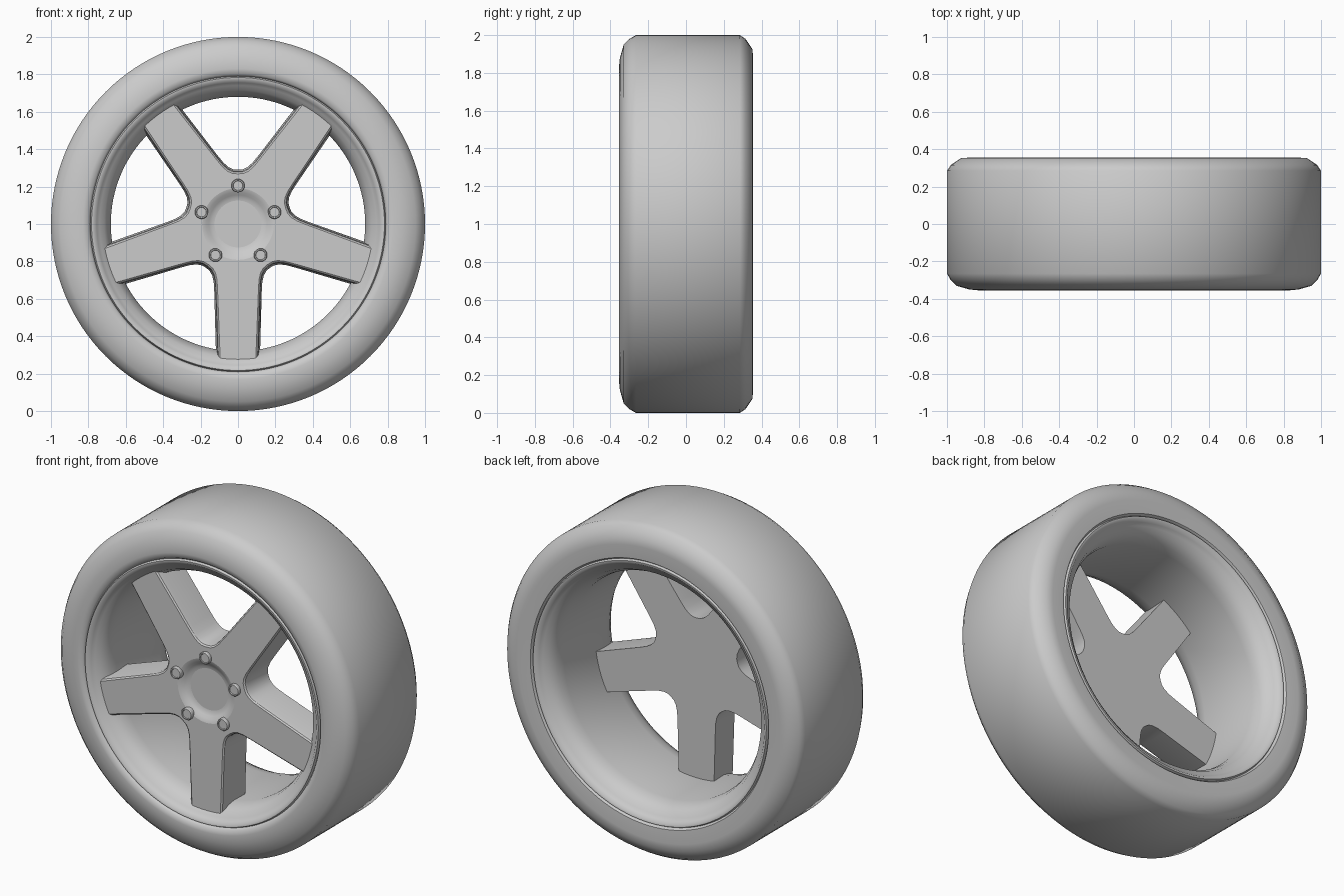
import bpy, bmesh, math
from mathutils import Vector, Matrix

cube = bpy.data.objects.get("Cube")
if cube:
    bpy.data.objects.remove(cube, do_unlink=True)

grey = bpy.data.materials.new("plain_grey")
grey.use_nodes = True
grey.diffuse_color = (0.6, 0.6, 0.6, 1)
grey.node_tree.nodes["Principled BSDF"].inputs["Base Color"].default_value = (0.6, 0.6, 0.6, 1)

AXLE = Vector((0, 0, 1))
SPOKES = 5


def make_object(name, bm):
    bmesh.ops.remove_doubles(bm, verts=bm.verts, dist=0.0001)
    bmesh.ops.recalc_face_normals(bm, faces=bm.faces)
    mesh = bpy.data.meshes.new(name)
    bm.to_mesh(mesh)
    bm.free()
    mesh.materials.append(grey)
    obj = bpy.data.objects.new(name, mesh)
    bpy.context.collection.objects.link(obj)
    obj.location = AXLE
    return obj


def activate(obj):
    bpy.ops.object.select_all(action='DESELECT')
    obj.select_set(True)
    bpy.context.view_layer.objects.active = obj


def smooth(obj, degrees):
    activate(obj)
    bpy.ops.object.shade_smooth_by_angle(angle=math.radians(degrees))


def revolve(name, profile, steps=96, offset=(0, 0, 0)):
    """Spin a closed list of (radius, y) around the y axis."""
    bm = bmesh.new()
    verts = [bm.verts.new((r, y, 0)) for r, y in profile]
    edges = [bm.edges.new((a, b)) for a, b in zip(verts, verts[1:] + verts[:1])]
    bmesh.ops.spin(bm, geom=verts + edges, cent=(0, 0, 0), axis=(0, 1, 0),
                   angle=math.tau, steps=steps, use_duplicate=False)
    bmesh.ops.remove_doubles(bm, verts=bm.verts, dist=0.0001)
    bmesh.ops.translate(bm, verts=bm.verts, vec=offset)
    return make_object(name, bm)


# Tyre: flat tread, rounded shoulders, bead tucked behind the rim lip
tyre = revolve("tyre", [
    (0.79, -0.335), (0.80, -0.35), (0.83, -0.355), (0.88, -0.35), (0.95, -0.33),
    (0.98, -0.30), (1.0, -0.265), (1.0, 0.285), (0.98, 0.315), (0.925, 0.352),
    (0.88, 0.355), (0.80, 0.35), (0.79, 0.335)], 128)
smooth(tyre, 50)

# Rim: rolled lips, flared sides and a straight barrel
rim = revolve("rim", [
    (0.79, -0.335), (0.783, -0.348), (0.77, -0.347), (0.755, -0.33), (0.74, -0.315),
    (0.715, -0.30), (0.69, -0.25), (0.68, -0.20), (0.68, 0.20), (0.69, 0.25),
    (0.715, 0.30), (0.74, 0.315), (0.755, 0.33), (0.77, 0.347), (0.783, 0.348),
    (0.79, 0.335)], 128)
smooth(rim, 50)


# Spokes: star outline, drafted sides and a bevelled front edge
HALF_SPOKE = [(0.235, 0.17), (0.25, 0.152), (0.275, 0.138), (0.31, 0.13), (0.36, 0.127)]


def star_loop(bm, y, inset):
    half = [(u - inset * 0.6, v - inset * 0.8) for u, v in HALF_SPOKE] + [(0.725, 0.117 - inset)]
    # The shared valley point stays on the line between two spokes
    valley = math.hypot(*HALF_SPOKE[0]) - inset
    bisector = math.pi / SPOKES
    half[0] = (valley * math.cos(bisector), valley * math.sin(bisector))
    outline = [(u, -v) for u, v in half[1:]] + half[::-1]
    loop = []
    for k in range(SPOKES):
        turn = Matrix.Rotation(k * math.tau / SPOKES - math.pi / 2, 2)
        for point in outline:
            p = turn @ Vector(point)
            loop.append(bm.verts.new((p.x, y, p.y)))
    return loop


bm = bmesh.new()
loops = [star_loop(bm, y, inset) for y, inset in
         [(-0.10, 0), (-0.28, 0.008), (-0.298, 0.013), (-0.305, 0.022)]]
for a, b in zip(loops, loops[1:]):
    for i in range(len(a)):
        j = (i + 1) % len(a)
        bm.faces.new((a[i], a[j], b[j], b[i]))
bm.faces.new(loops[0])
bm.faces.new(loops[-1])
spokes = make_object("spokes", bm)

# Shallow dish in the middle of the hub
cutter = revolve("dish_cutter", [
    (0, -0.275), (0.125, -0.275), (0.14, -0.278), (0.155, -0.286), (0.17, -0.296),
    (0.185, -0.303), (0.195, -0.306), (0.195, -0.36), (0, -0.36)], 64)
cutter.hide_render = True
activate(spokes)
dish = spokes.modifiers.new("dish", 'BOOLEAN')
dish.operation = 'DIFFERENCE'
dish.solver = 'EXACT'
dish.object = cutter
bpy.ops.object.modifier_apply(modifier="dish")
bpy.data.objects.remove(cutter, do_unlink=True)
smooth(spokes, 30)
# Keep the large flat faces flat
for face in spokes.data.polygons:
    if abs(face.normal.y) > 0.999:
        face.use_smooth = False

# Wheel bolts: one between each pair of spokes, with a recessed head
for k in range(SPOKES):
    angle = math.pi / 2 + k * math.tau / SPOKES
    spot = (0.205 * math.cos(angle), 0, 0.205 * math.sin(angle))
    bolt = revolve(f"bolt_{k + 1}", [
        (0, -0.27), (0.036, -0.27), (0.036, -0.32), (0.033, -0.325),
        (0.027, -0.325), (0.025, -0.32), (0, -0.32)], 24, spot)
    smooth(bolt, 30)
